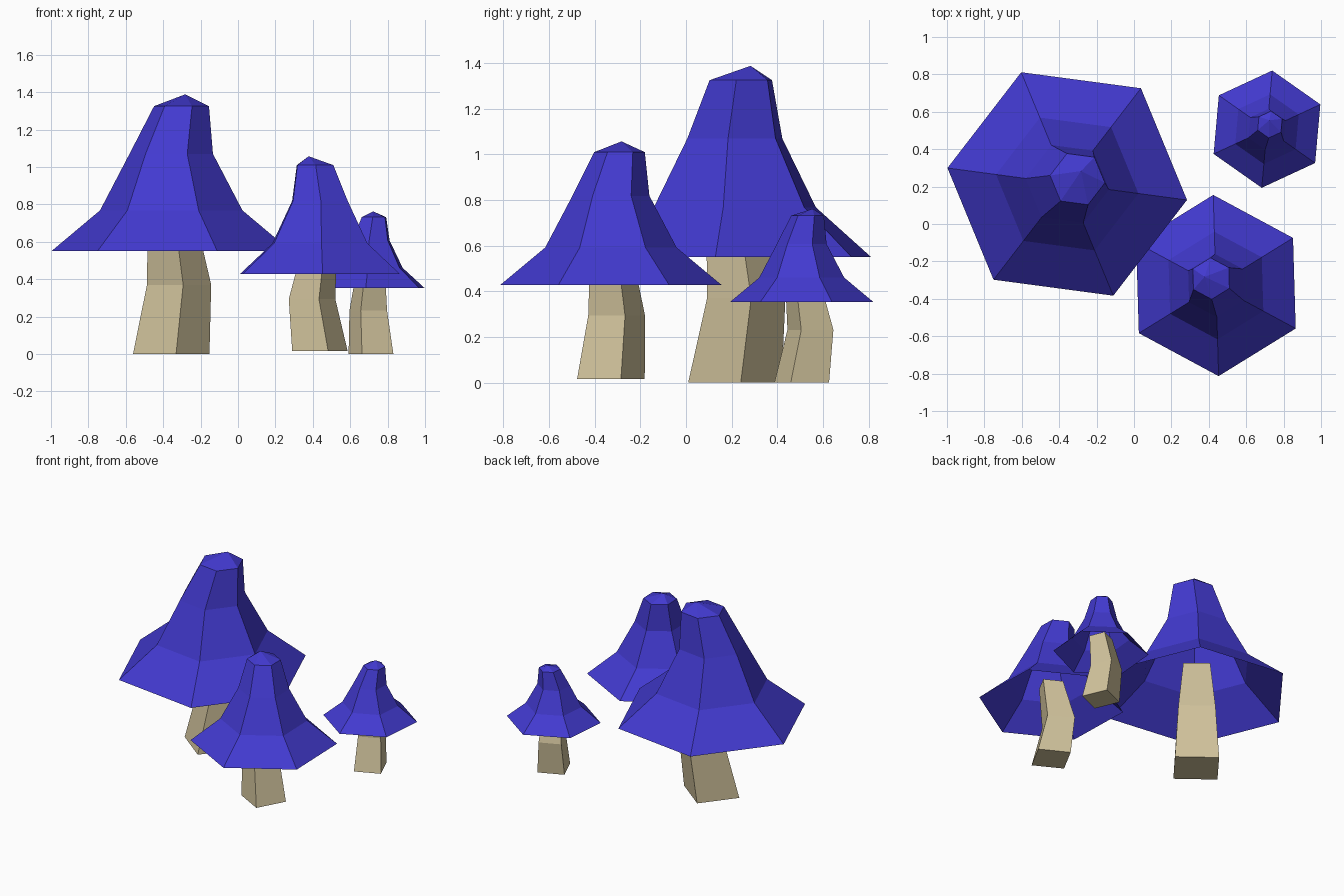
import bpy, bmesh
from math import radians, cos, sin

if "Cube" in bpy.data.objects:
    bpy.data.objects.remove(bpy.data.objects["Cube"])


def material(name, color):
    m = bpy.data.materials.new(name)
    m.diffuse_color = color
    m.use_nodes = True
    m.node_tree.nodes["Principled BSDF"].inputs["Base Color"].default_value = m.diffuse_color
    return m


BLUE = material("cap_blue", (0.055, 0.042, 0.63, 1))
TAN = material("stem_tan", (0.63, 0.54, 0.33, 1))

# Rings as (centre x, centre y, radius, height); radius 0 closes to a point
CAP = [(0, 0, 0.646, 0.55), (0, 0, 0.384, 0.768),
       (0, 0, 0.225, 1.07), (0.055, 0.026, 0.148, 1.325), (0.074, 0.069, 0, 1.388)]
STEM = [(0, 0, 0.206, 0), (0.042, 0.05, 0.173, 0.37), (0, 0, 0.126, 0.75)]


def loft(name, rings, sides, start, closed, mat, loc, scale, turn):
    """Flat-faced skin through a stack of polygon rings."""
    bm = bmesh.new()
    loops = []
    for cx, cy, r, z in rings:
        n = sides if r else 1
        loops.append([bm.verts.new((cx + r * cos(radians(start + 360 * i / sides)),
                                    cy + r * sin(radians(start + 360 * i / sides)), z))
                      for i in range(n)])
    for a, b in zip(loops, loops[1:]):
        for i in range(sides):
            j = (i + 1) % sides
            if len(b) == 1:
                bm.faces.new((a[i], a[j], b[0]))
            else:
                bm.faces.new((a[i], a[j], b[j], b[i]))
    if closed:
        bm.faces.new(loops[0][::-1])
        bm.faces.new(loops[-1])
    mesh = bpy.data.meshes.new(name)
    bm.to_mesh(mesh)
    bm.free()
    mesh.materials.append(mat)
    ob = bpy.data.objects.new(name, mesh)
    ob.location = loc
    ob.scale = (scale,) * 3
    ob.rotation_euler.z = radians(turn)
    bpy.context.collection.objects.link(ob)


# name, x, y, stem (z, scale, turn), cap (z, scale, turn)
MUSHROOMS = [
    ("large", -0.357, 0.214, (0, 1, 0), (0, 1, 0)),
    ("medium", 0.438, -0.329, (0.016, 0.75, 99.3), (0.016, 0.75, 99.3)),
    ("small", 0.711, 0.507, (0, 0.626, 61), (0.086, 0.487, 32.5)),
]
for name, x, y, (sz, ss, st), (cz, cs, ct) in MUSHROOMS:
    # Solid square stem, open hexagonal cap
    loft(name + "_stem", STEM, 4, 7.2, True, TAN, (x, y, sz), ss, st)
    loft(name + "_cap", CAP, 6, 52.4, False, BLUE, (x, y, cz), cs, ct)
